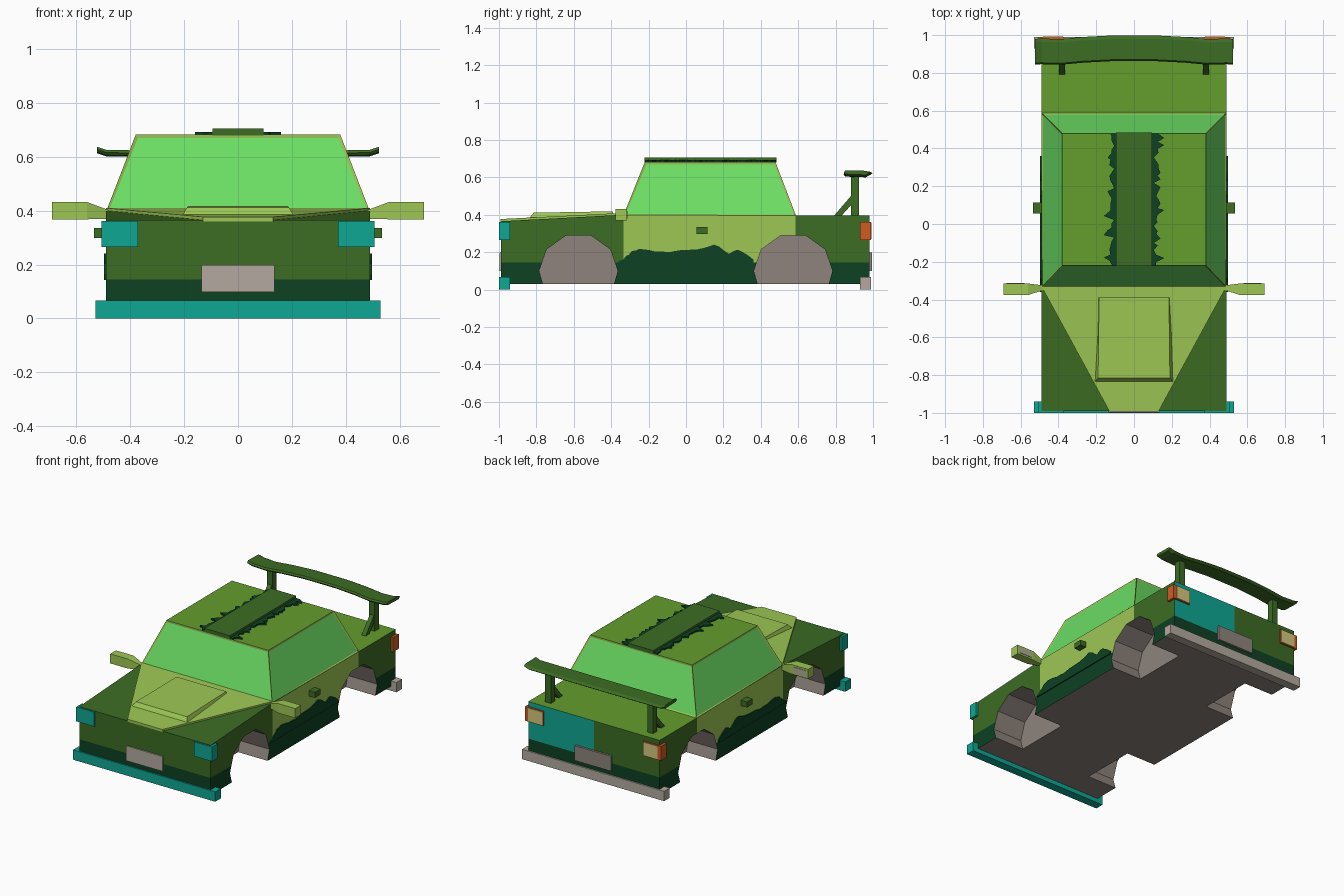
import bpy, bmesh, random
from mathutils import Vector

if "Cube" in bpy.data.objects:
    bpy.data.objects.remove(bpy.data.objects["Cube"])
random.seed(4)

# ---- colours ----
def lin(v):
    v /= 255
    return v / 12.92 if v <= 0.04045 else ((v + 0.055) / 1.055) ** 2.4

def colour(name, r, g, b):
    m = bpy.data.materials.new(name)
    m.diffuse_color = (lin(r), lin(g), lin(b), 1)
    m.use_nodes = True
    m.node_tree.nodes["Principled BSDF"].inputs["Base Color"].default_value = m.diffuse_color
    return m

DARK = colour("dark_green", 60, 108, 35)
MID = colour("mid_green", 100, 157, 45)
LIGHT = colour("light_green", 157, 199, 84)
GLASS = colour("glass_green", 108, 222, 100)
DEEP = colour("deep_green", 14, 65, 36)
TEAL = colour("teal", 14, 167, 147)
PALE = colour("pale_grey", 180, 170, 160)
GREY = colour("grey", 142, 132, 125)
ORANGE = colour("orange", 208, 92, 36)
TAN = colour("tan", 213, 200, 125)

# ---- helpers ----
def finish(bm, name, *mats):
    bmesh.ops.recalc_face_normals(bm, faces=bm.faces)
    me = bpy.data.meshes.new(name)
    bm.to_mesh(me)
    bm.free()
    for m in mats:
        me.materials.append(m)
    ob = bpy.data.objects.new(name, me)
    bpy.context.collection.objects.link(ob)
    return ob

def loft_bm(loops, mirror=False):
    """Skin matching loops of 3D points and cap the ends."""
    bm = bmesh.new()
    for s in ((1, -1) if mirror else (1,)):
        rows = [[bm.verts.new((s * x, y, z)) for x, y, z in lp] for lp in loops]
        n = len(rows[0])
        for a, b in zip(rows, rows[1:]):
            for i in range(n):
                j = (i + 1) % n
                bm.faces.new((a[i], a[j], b[j], b[i]))
        bm.faces.new(rows[0])
        bm.faces.new(rows[-1])
    return bm

def loft(name, loops, mat, mirror=False):
    return finish(loft_bm(loops, mirror), name, mat)

def side_profile(pts, x0, x1):
    return [[(x, y, z) for y, z in pts] for x in (x0, x1)]

def box(name, x, y, z, mat, mirror=False):
    pts = [(y[0], z[0]), (y[1], z[0]), (y[1], z[1]), (y[0], z[1])]
    return loft(name, side_profile(pts, *x), mat, mirror)

# ---- body: extruded side profile with wheel arches cut out ----
profile = [(-.99, .03), (.98, .03), (.98, .395), (.585, .395), (-.335, .40), (-.99, .365)]
body = finish(loft_bm(side_profile(profile, -.49, .49)), "body", DARK, MID, LIGHT, DEEP, TEAL, GREY)
half_arch = [(.185, -.02), (.19, .03), (.21, .10), (.17, .215), (.065, .29)]
arch = half_arch + [(-y, z) for y, z in reversed(half_arch)]
for cy in (-.575, .573):
    cutter = loft("arch_cutter", side_profile([(cy + y, z) for y, z in arch], .27, .6), GREY, True)
    mod = body.modifiers.new("arch", 'BOOLEAN')
    mod.operation, mod.solver, mod.object = 'DIFFERENCE', 'EXACT', cutter
    bpy.context.view_layer.objects.active = body
    bpy.ops.object.modifier_apply(modifier=mod.name)
    bpy.data.objects.remove(cutter)

# split the body along colour borders, then colour by place and direction
bm = bmesh.new()
bm.from_mesh(body.data)
for co, no in (((0, 0, .145), (0, 0, 1)), ((0, -.335, 0), (0, 1, 0)),
               ((0, .585, 0), (0, 1, 0)), ((0, 0, 0), (1, 0, 0))):
    bmesh.ops.bisect_plane(bm, geom=bm.verts[:] + bm.edges[:] + bm.faces[:],
                           plane_co=co, plane_no=no, dist=1e-5)
bm.normal_update()
for f in bm.faces:
    c, n = f.calc_center_median(), f.normal
    if n.z < -.9 or (c.z < .3 and abs(c.y) < .8 and abs(c.x) < .485):
        k = 5
    elif c.z < .145:
        k = 3
    elif abs(n.x) > .9:
        k = 2 if -.335 < c.y < .585 else 0
    elif n.y > .9:
        k = 4 if c.x > 0 else 0
    else:
        k = 1 if c.y > .585 else 0
    f.material_index = k
    f.smooth = False
bm.to_mesh(body.data)
bm.free()
body.data.materials.clear()
for m in (DARK, MID, LIGHT, DEEP, TEAL, GREY):
    body.data.materials.append(m)
# clearing slots resets indices in some cases, so the rule is stored again
def rule(p):
    c, n = p.center, p.normal
    if n.z < -.9 or (c.z < .3 and abs(c.y) < .8 and abs(c.x) < .485):
        return 5
    if c.z < .145:
        return 3
    if abs(n.x) > .9:
        return 2 if -.335 < c.y < .585 else 0
    if n.y > .9:
        return 4 if c.x > 0 else 0
    return 1 if c.y > .585 else 0
for p in body.data.polygons:
    p.material_index = rule(p)

# ---- cabin: tapered block with inset windows ----
def rect(x, y0, y1, z):
    return [(-x, y0, z), (x, y0, z), (x, y1, z), (-x, y1, z)]

bm = loft_bm([rect(.49, -.335, .588, .396), rect(.38, -.22, .478, .682)])
bmesh.ops.recalc_face_normals(bm, faces=bm.faces)
for f in bm.faces:
    f.material_index = 1 if abs(f.normal.z) > .9 else 0
sides = [f for f in bm.faces if f.material_index == 0]
bmesh.ops.inset_individual(bm, faces=sides, thickness=.014, depth=-.005)
for f in sides:
    f.material_index = 2
finish(bm, "cabin", LIGHT, MID, GLASS)

# ---- hood panel and scoop ----
def hood(dz):
    return [(-.13, -.992, .365 + dz), (.13, -.992, .365 + dz),
            (.49, -.33, .398 + dz), (-.49, -.33, .398 + dz)]
loft("hood_panel", [hood(-.005), hood(.012)], LIGHT)
loft("hood_scoop", [
    [(-.215, -.845, .37), (.215, -.845, .37), (.19, -.39, .39), (-.19, -.39, .39)],
    [(-.19, -.815, .411), (.19, -.815, .411), (.185, -.39, .418), (-.185, -.39, .418)]], LIGHT)

# ---- roof stripe with ragged edging ----
box("roof_stripe", (-.095, .095), (-.222, .484), (.68, .705), DARK)
bm = bmesh.new()
N = 34
for s in (1, -1):
    ring = [(s * .05, -.22), (s * .115, -.22)]
    for i in range(1, N):
        spike = random.choice((.105, .118, .125, .13, .14, .16))
        ring.append((s * spike, -.22 + .70 * (i + random.uniform(-.3, .3)) / N))
    ring += [(s * .125, .48), (s * .05, .48)]
    lo = [bm.verts.new((x, y, .681)) for x, y in ring]
    hi = [bm.verts.new((x, y, .692)) for x, y in ring]
    bm.faces.new(lo)
    bm.faces.new(hi)
    for i in range(len(ring)):
        j = (i + 1) % len(ring)
        bm.faces.new((lo[i], lo[j], hi[j], hi[i]))
finish(bm, "roof_ragged_edge", DEEP)

# ---- ragged paint plate on the doors ----
key = [(-.36, .15), (-.335, .165), (-.29, .20), (-.25, .22), (-.16, .205), (-.1, .20), (-.03, .215),
       (.06, .212), (.15, .242), (.23, .195), (.28, .21), (.36, .165)]
edge = []
for (y0, z0), (y1, z1) in zip(key, key[1:]):
    for t in (0, .33, .66):
        edge.append((y0 + (y1 - y0) * t, z0 + (z1 - z0) * t + random.uniform(-.005, .005)))
plate = [(.36, .143), (-.36, .143)] + edge + [(.36, .16)]
loft("door_ragged_paint", side_profile(plate, .488, .497), DEEP, True)

# ---- bumpers, plates, lamps, handles ----
box("front_bumper", (-.53, .53), (-1, -.94), (0, .066), TEAL)
box("rear_bumper", (-.53, .53), (.93, .99), (0, .066), PALE)
box("front_plate", (-.136, .136), (-.998, -.985), (.098, .198), PALE)
box("rear_plate", (-.136, .136), (.975, .994), (.098, .198), GREY)
box("headlights", (.372, .506), (-1, -.94), (.265, .362), TEAL, True)
box("tail_lamps", (.372, .506), (.93, .99), (.265, .362), ORANGE, True)
box("tail_lenses", (.376, .482), (.985, .993), (.270, .358), TAN, True)
box("door_handles", (.485, .535), (.055, .115), (.298, .335), DARK, True)

# ---- wing mirrors ----
def yz(x, y0, y1, z0, z1):
    return [(x, y0, z0), (x, y1, z0), (x, y1, z1), (x, y0, z1)]
loft("mirrors", [yz(.48, -.35, -.325, .37, .402), yz(.56, -.376, -.315, .368, .432),
                 yz(.69, -.376, -.315, .368, .432)], LIGHT, True)
box("mirror_glass", (.58, .675), (-.316, -.312), (.38, .42), PALE, True)

# ---- rear wing: swept blade with upturned tips, struts and braces ----
blade = [(-.06, .004), (.05, 0), (.068, .012), (.05, .022), (-.06, .024), (-.068, .014)]
half = [(.12, .93, .610), (.27, .922, .606), (.39, .911, .600), (.49, .914, .602), (.523, .912, .613)]
stations = [(-x, y, z) for x, y, z in reversed(half)] + half
loft("rear_wing", [[(x, y + dy, z + dz) for dy, dz in blade] for x, y, z in stations], DARK)
box("wing_struts", (.36, .402), (.882, .925), (.39, .608), DARK, True)
brace = [(.79, .393), (.83, .393), (.89, .46), (.89, .51)]
loft("wing_braces", side_profile(brace, .366, .396), DARK, True)
